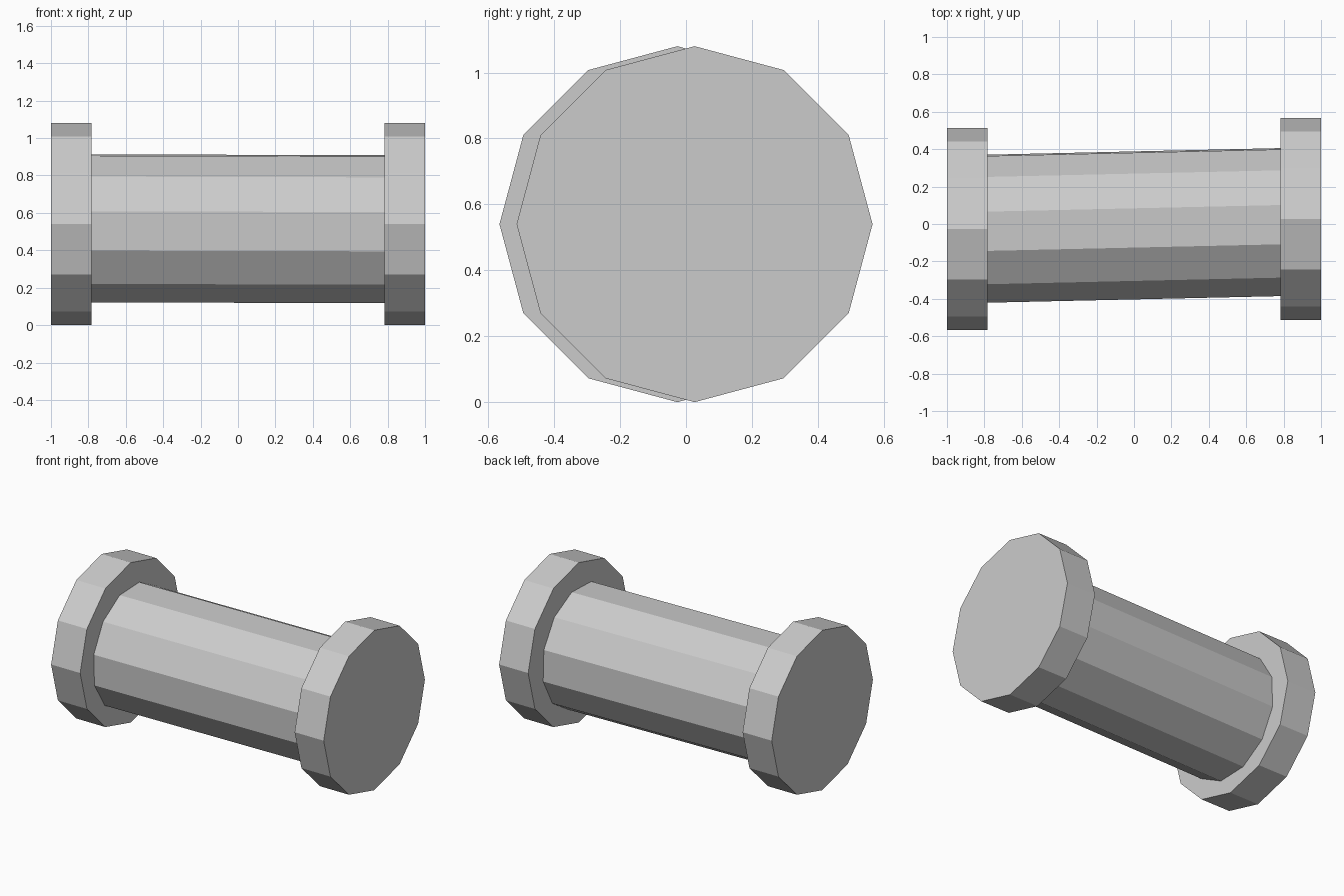
import bpy, bmesh, math

if "Cube" in bpy.data.objects:
    bpy.data.objects.remove(bpy.data.objects["Cube"])


def prism(name, start, end, radius, turn=0.0, sides=12):
    """Flat-sided drum running along x between two centre points."""
    bm = bmesh.new()
    rings = []
    for x, y, z in (start, end):
        ring = []
        for i in range(sides):
            a = math.radians(turn) + 2 * math.pi * i / sides
            ring.append(bm.verts.new((x, y - radius * math.cos(a), z + radius * math.sin(a))))
        rings.append(ring)
    for ring in rings:
        bm.faces.new(ring)
    for i in range(sides):
        j = (i + 1) % sides
        bm.faces.new((rings[0][i], rings[0][j], rings[1][j], rings[1][i]))
    bmesh.ops.recalc_face_normals(bm, faces=bm.faces)
    mesh = bpy.data.meshes.new(name)
    bm.to_mesh(mesh)
    bm.free()
    obj = bpy.data.objects.new(name, mesh)
    bpy.context.collection.objects.link(obj)
    return obj


# End discs, slightly offset from each other in y
for name, side in (("left_end_disc", -1), ("right_end_disc", 1)):
    y = side * 0.026
    prism(name, (side * 0.783, y, 0.54), (side, y, 0.54), 0.54)

# Slightly skewed bar, its ends just buried in the discs
prism("bar", (-0.80, -0.0255, 0.517), (0.80, 0.0105, 0.513), 0.406, turn=13)
